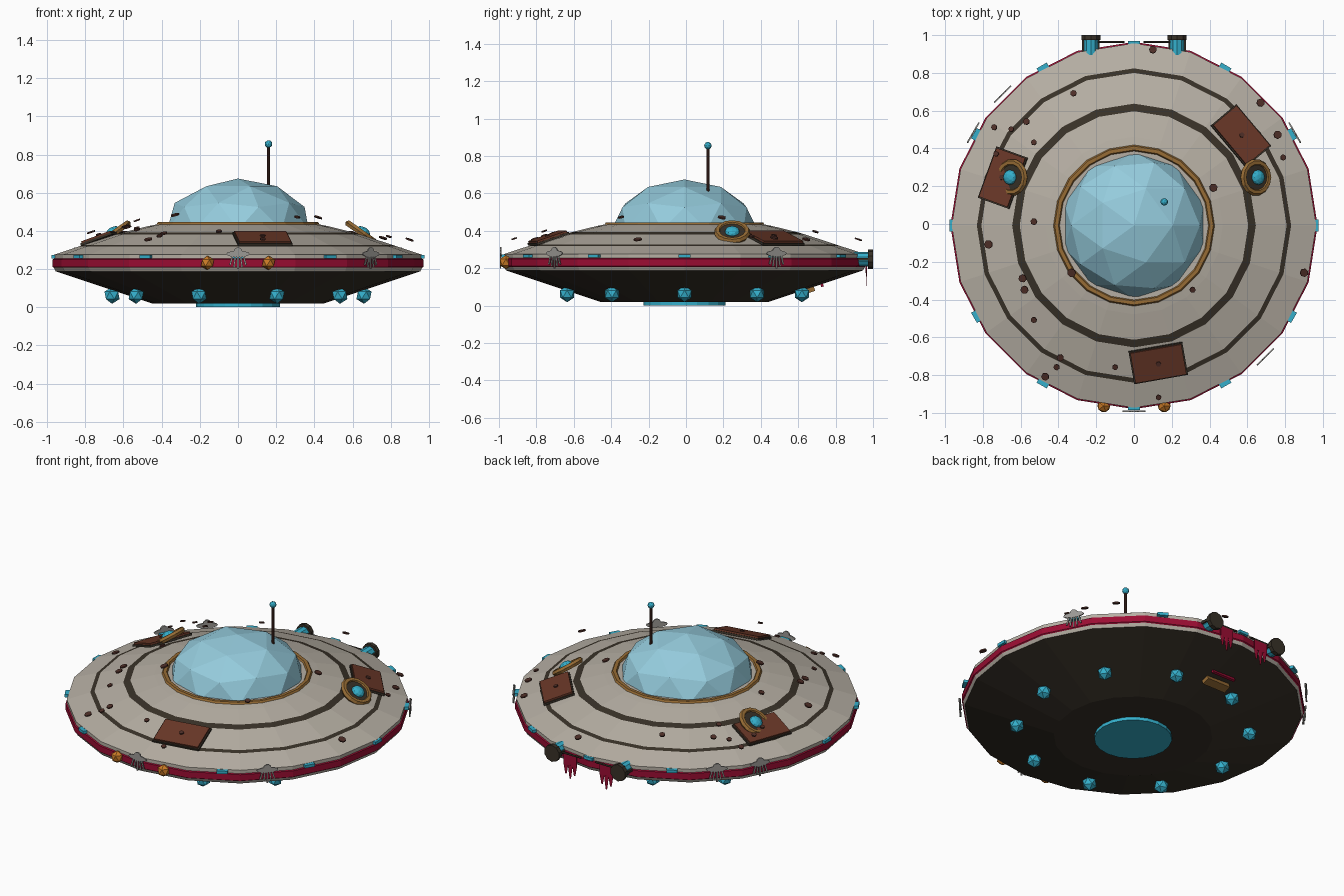
import bpy, bmesh, math, random
from mathutils import Matrix, Vector

random.seed(4)
if "Cube" in bpy.data.objects:
    bpy.data.objects.remove(bpy.data.objects["Cube"])

CY = -0.008          # hull axis sits slightly forward of the origin
SIDES = 20
SLOPE = math.radians(19)


def material(name, r, g, b):
    m = bpy.data.materials.new(name)
    m.use_nodes = True
    m.diffuse_color = (r, g, b, 1)
    bsdf = next(n for n in m.node_tree.nodes if n.type == 'BSDF_PRINCIPLED')
    bsdf.inputs["Base Color"].default_value = (r, g, b, 1)
    bsdf.inputs["Roughness"].default_value = 0.7
    return m


HULL = material("warm grey hull", .47, .43, .37)
RED = material("crimson", .33, .004, .033)
DARK = material("dark umber", .04, .031, .021)
CYAN = material("bright cyan", .035, .43, .6)
GLASS = material("pale blue glass", .3, .6, .72)
GOLD = material("old gold", .31, .15, .035)
ORANGE = material("orange lamp", .6, .2, .02)
RUST = material("rust brown", .14, .038, .02)
BROWN = material("dark brown", .075, .027, .02)
GREY = material("badge grey", .33, .32, .3)


def make(name, bm, *mats):
    bmesh.ops.recalc_face_normals(bm, faces=bm.faces)
    me = bpy.data.meshes.new(name)
    bm.to_mesh(me)
    bm.free()
    for m in mats:
        me.materials.append(m)
    ob = bpy.data.objects.new(name, me)
    ob.location.y = CY
    bpy.context.collection.objects.link(ob)
    return ob


def at(x, y, z):
    return Matrix.Translation((x, y, z))


def rot(angle, axis):
    return Matrix.Rotation(angle, 4, axis)


def polar(deg, r, z, tilt=0):
    """Frame with local x outward, y along the rim, z up, leaning outward."""
    a = math.radians(deg)
    return at(r * math.cos(a), r * math.sin(a), z) @ rot(a, 'Z') @ rot(tilt, 'Y')


def box(bm, m, x, y, z):
    bmesh.ops.create_cube(bm, size=1, matrix=m @ Matrix.Diagonal((x, y, z, 1)))


def cyl(bm, m, r, h, n=10, top=None):
    bmesh.ops.create_cone(bm, cap_ends=True, segments=n, radius1=r,
                          radius2=r if top is None else top, depth=h, matrix=m)


def ico(bm, m, r, sub=1):
    bmesh.ops.create_icosphere(bm, subdivisions=sub, radius=r, matrix=m)


def lathe(bm, profile, n=SIDES, closed=False, m=Matrix()):
    """Spin (radius, z, material) points; each material fills up to the next point."""
    rings = []
    for r, z, _ in profile:
        rings.append([bm.verts.new(m @ Vector((r * math.cos(math.tau * i / n),
                      r * math.sin(math.tau * i / n), z))) for i in range(n)])
    for k in range(len(profile) - (not closed)):
        a, b = rings[k], rings[(k + 1) % len(rings)]
        for i in range(n):
            j = (i + 1) % n
            bm.faces.new((a[i], a[j], b[j], b[i])).material_index = profile[k][2]
    if not closed:
        for ring, k in ((rings[0], 0), (rings[-1], -1)):
            bm.faces.new(ring).material_index = profile[k][2]


def torus(bm, m, major, minor, n=SIDES, sides=6):
    pts = [(major + minor * math.cos(math.tau * i / sides),
            minor * math.sin(math.tau * i / sides), 0) for i in range(sides)]
    lathe(bm, pts, n, True, m)


# Saucer hull: dark belly, red rim stripe, two dark rings on top
bm = bmesh.new()
lathe(bm, [(.45, .02, 2), (.955, .188, 0), (.965, .207, 1), (.972, .212, 1),
           (.972, .25, 1), (.965, .254, 0), (.965, .275, 0), (.832, .319, 2),
           (.808, .327, 0), (.645, .38, 2), (.605, .392, 0), (.47, .425, 0),
           (.42, .435, 0)])
make("saucer_hull", bm, HULL, RED, DARK)

# Glass dome, cut off just under the collar
bm = bmesh.new()
ico(bm, at(0, 0, .405) @ Matrix.Diagonal((1, 1, .69, 1)), .39, 2)
bmesh.ops.bisect_plane(bm, geom=bm.verts[:] + bm.edges[:] + bm.faces[:],
                       plane_co=(0, 0, .41), plane_no=(0, 0, 1), clear_inner=True)
make("dome", bm, GLASS)

bm = bmesh.new()
torus(bm, at(0, 0, .428), .41, .02)
make("dome_collar", bm, GOLD)

# Antenna
bm = bmesh.new()
cyl(bm, at(.16, .125, .72), .008, .25, 8)
make("antenna_rod", bm, BROWN)
bm = bmesh.new()
ico(bm, at(.16, .125, .855), .02, 2)
make("antenna_tip", bm, CYAN)

# Belly: glowing disc, ring of lamps and a small hatch
bm = bmesh.new()
cyl(bm, at(0, 0, .012), .22, .024, SIDES)
make("belly_disc", bm, CYAN)
bm = bmesh.new()
for i in range(10):
    ico(bm, polar(36 * i, .66, .062), .044)
make("belly_lamps", bm, CYAN)
bm = bmesh.new()
box(bm, at(-.05, .67, .085) @ rot(SLOPE, 'X'), .16, .05, .03)
make("belly_hatch", bm, GOLD)
bm = bmesh.new()
box(bm, at(-.05, .735, .11) @ rot(SLOPE, 'X'), .16, .014, .02)
make("hatch_trim", bm, RED)

# Rim windows and front lamps
bm = bmesh.new()
for i in range(12):
    box(bm, polar(30 * i, .963, .265), .03, .062, .018)
make("rim_windows", bm, CYAN)
bm = bmesh.new()
for s in (-1, 1):
    ico(bm, at(.16 * s, -.955, .232), .038)
make("front_lamps", bm, ORANGE)

# Patch plates with a dark backing and a centre bolt
plates, backs, bolts = bmesh.new(), bmesh.new(), bmesh.new()
for deg in (-80, 40, 160):
    f = polar(deg, .742, .366, SLOPE)
    box(plates, f, .17, .275, .014)
    box(backs, f @ at(0, 0, -.009), .184, .289, .012)
    cyl(bolts, f @ at(0, 0, .009), .014, .01, 6)
make("patch_plates", plates, RUST)
make("patch_backings", backs, DARK)
make("patch_bolts", bolts, BROWN)

# Two round scopes, half sunk in the upper hull
rims, wells, lenses = bmesh.new(), bmesh.new(), bmesh.new()
for turn in (0, math.pi):
    f = (at(.645 * math.cos(turn), .255, .392) @ rot(turn, 'Z')
         @ rot(math.radians(35), 'Y'))
    torus(rims, f, .08, .018, 14)
    cyl(wells, f, .075, .016, 14)
    ico(lenses, f @ at(.008, 0, .01) @ Matrix.Diagonal((1, 1, .6, 1)), .04, 2)
make("scope_rims", rims, GOLD)
make("scope_wells", wells, DARK)
make("scope_lenses", lenses, CYAN)

# Loose scrap discs hovering over the upper hull
SPOTS = [(-.74, .52), (-.65, .51), (-.57, .55), (-.53, .44), (-.73, .38),
         (-.53, .02), (-.77, -.1), (-.59, -.28), (-.58, -.34), (-.53, -.5),
         (-.39, -.7), (-.41, -.75), (-.1, -.75), (.13, -.91), (.31, -.34),
         (-.33, -.25), (.42, .2), (.67, .65), (.76, .48), (.79, .36),
         (-.32, .7), (.1, .93), (-.47, -.8), (.9, -.25)]
bm = bmesh.new()
for x, y in SPOTS:
    r = math.hypot(x, y)
    f = polar(math.degrees(math.atan2(y, x)), r, .355 + .25 * (.93 - r), SLOPE)
    cyl(bm, f, random.uniform(.014, .024), .008, 7)
make("scrap_discs", bm, BROWN)

# Flat saucer badges with hanging beams around the rim
bm = bmesh.new()
for deg in (-90, -45, 30, 135, 150):
    f = polar(deg, .983, .279)
    flat = rot(math.pi / 2, 'Y')
    cyl(bm, f @ Matrix.Diagonal((1, 1, .27, 1)) @ flat, .062, .008, 14)
    cyl(bm, f @ at(0, 0, .011) @ flat, .024, .008, 10)
    for i in range(-2, 3):
        box(bm, f @ at(0, i * .017, -.043 + abs(i) * .006) @ rot(i * .14, 'X'),
            .006, .009, .074 - abs(i) * .008)
make("rim_badges", bm, GREY)

# Rear engines, and tattered pennants on short poles between them
bodies, caps, poles, cloth = (bmesh.new() for _ in range(4))
for s in (-1, 1):
    back = rot(-math.pi / 2, 'X')
    cyl(bodies, at(.228 * s, .948, .248) @ back, .038, .09, 10)
    cyl(caps, at(.228 * s, .995, .248) @ back, .052, .026, 10)
    for side in (-.04, .04):
        box(caps, at(.228 * s + side, .94, .248), .012, .1, .014)
    cyl(poles, at(.13 * s, .972, .255) @ rot(math.pi / 2, 'Y'), .006, .16, 6)
    box(cloth, at(.125 * s, .972, .222), .09, .006, .066)
    for i in (-1, 0, 1):
        length = .06 if i else .085
        cyl(cloth, at(.125 * s + .03 * i, .972, .19 - length / 2)
            @ Matrix.Diagonal((1, .2, 1, 1)), .005, length, 8, .017)
make("engine_bodies", bodies, CYAN)
make("engine_caps", caps, DARK)
make("pennant_poles", poles, DARK)
make("pennants", cloth, RED)
